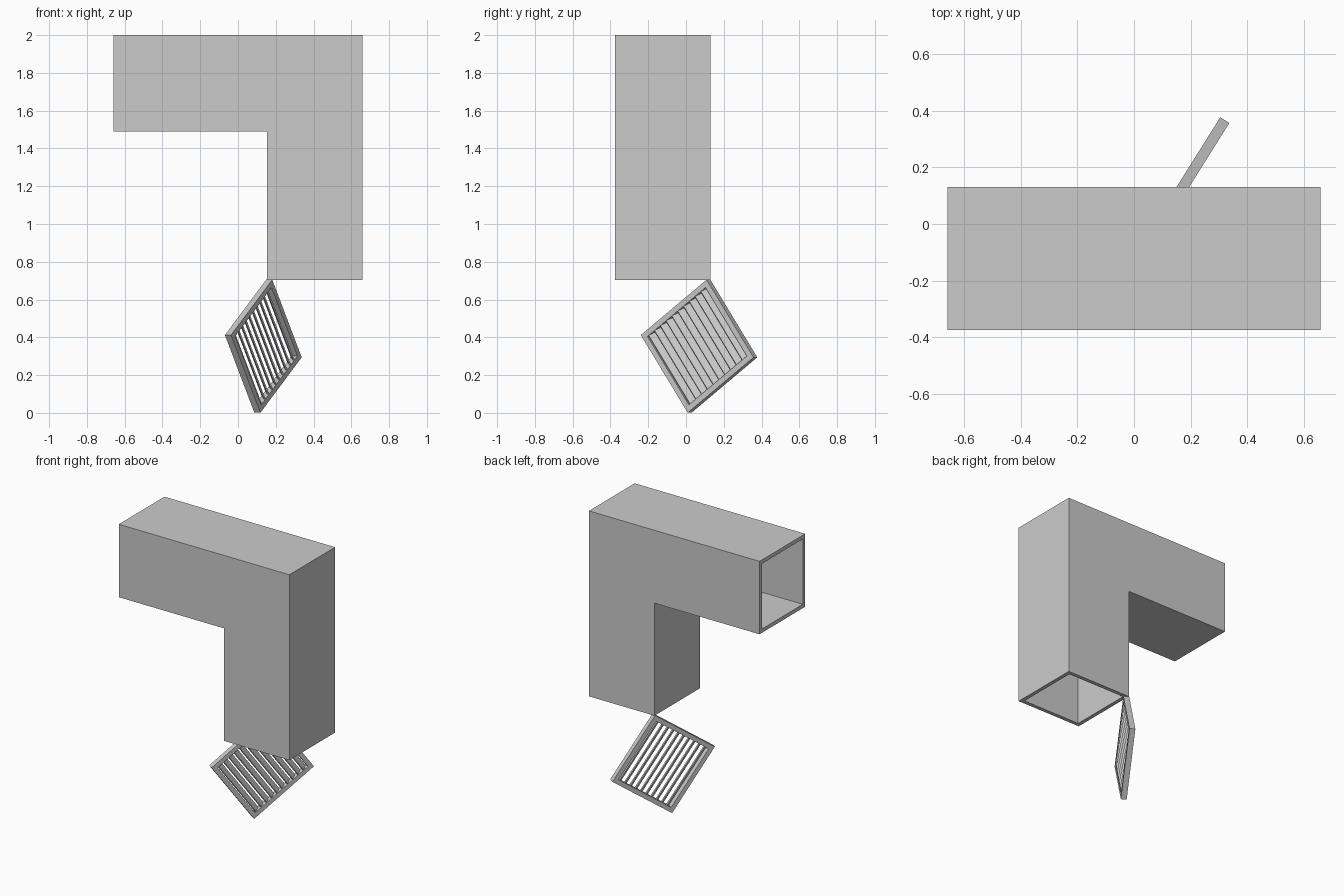
import bpy, bmesh, math
from mathutils import Matrix, Vector

if "Cube" in bpy.data.objects:
    bpy.data.objects.remove(bpy.data.objects["Cube"])


def finish(name, bm):
    bmesh.ops.recalc_face_normals(bm, faces=bm.faces)
    me = bpy.data.meshes.new(name)
    bm.to_mesh(me)
    bm.free()
    ob = bpy.data.objects.new(name, me)
    bpy.context.collection.objects.link(ob)
    return ob


def add_box(bm, size, loc, rot=0.0):
    m = (Matrix.Translation(loc) @ Matrix.Rotation(rot, 4, 'Y')
         @ Matrix.Diagonal((*size, 1)))
    bmesh.ops.create_cube(bm, size=1, matrix=m)


# Elbow duct: hollow L tube, open at the left end and at the bottom
T = 0.027
X0, X1, XI = -0.66, 0.66, 0.153
Z0, Z1, ZI = 0.703, 2.0, 1.49
Y0, Y1 = -0.375, 0.13


def duct_loops(bm, t):
    pts = [(X0, Z1 - t), (X1 - t, Z1 - t), (X1 - t, Z0),
           (XI + t, Z0), (XI + t, ZI + t), (X0, ZI + t)]
    return [[bm.verts.new((x, y, z)) for x, z in pts] for y in (Y0 + t, Y1 - t)]


bm = bmesh.new()
shells = [duct_loops(bm, 0), duct_loops(bm, T)]
for front, back in shells:
    bm.faces.new(front)
    bm.faces.new(back[::-1])
    for i in (0, 1, 3, 4):
        bm.faces.new((front[i], back[i], back[i + 1], front[i + 1]))
for a, b in ((2, 3), (5, 0)):
    rims = [(f[a], k[a], k[b], f[b]) for f, k in shells]
    for i in range(4):
        j = (i + 1) % 4
        bm.faces.new((rims[0][i], rims[0][j], rims[1][j], rims[1][i]))
finish("elbow_duct", bm)

# Placement of the loose grille, hanging askew in a vertical plane
yaw, tilt = math.radians(57.9), math.radians(35.5)
u = Vector((math.cos(yaw), math.sin(yaw), 0))
up = Vector((0, 0, 1))
n = u.cross(up)
ex = -u * math.cos(tilt) - up * math.sin(tilt)
ey = u * math.sin(tilt) - up * math.cos(tilt)
place = Matrix.Translation((0.134, 0.069, 0.353)) @ Matrix((ex, ey, n)).transposed().to_4x4()

S, W, D = 0.505, 0.03, 0.038

# Grille frame: square ring with mitred corners
bm = bmesh.new()
rings = []
for h, z in ((S / 2, -D / 2), (S / 2, D / 2), (S / 2 - W, D / 2), (S / 2 - W, -D / 2)):
    rings.append([bm.verts.new((sx * h, sy * h, z))
                  for sx, sy in ((-1, -1), (1, -1), (1, 1), (-1, 1))])
for r in range(4):
    a, b = rings[r], rings[(r + 1) % 4]
    for i in range(4):
        j = (i + 1) % 4
        bm.faces.new((a[i], a[j], b[j], b[i]))
finish("grille_frame", bm).matrix_world = place

# Louvre slats, all tilted the same way
bm = bmesh.new()
N = 10
inner = S - 2 * W
for i in range(N):
    x = -inner / 2 + (i + 0.5) * inner / N
    add_box(bm, (0.044, inner, 0.008), (x, 0, 0), math.radians(-45))
finish("grille_slats", bm).matrix_world = place
